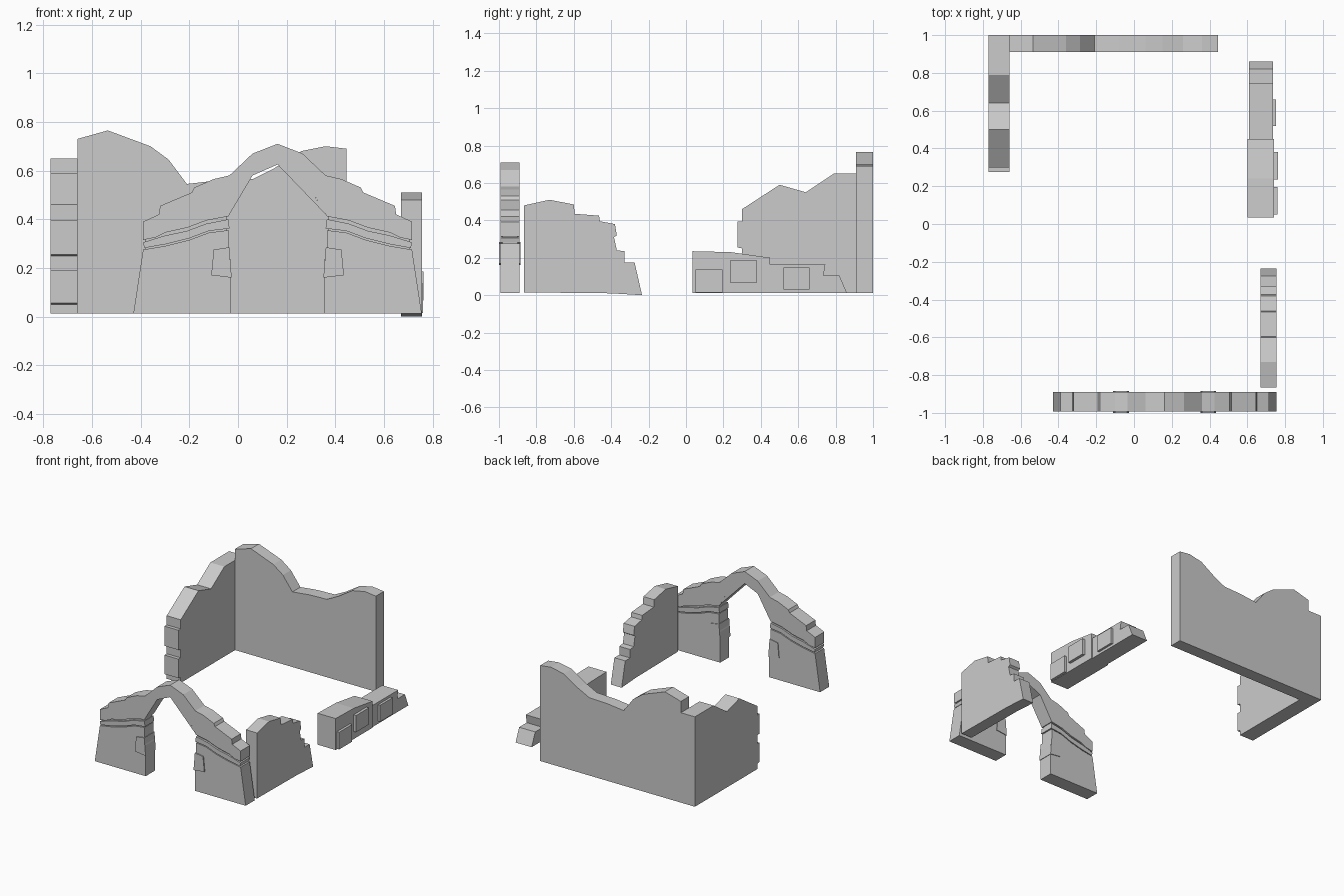
import bpy, bmesh

CX = 0.1625  # arch symmetry line


def prism(name, pts, axis, lo, hi):
    """Extrude a 2D profile (u, z) along 'y' (u = x) or along 'x' (u = y)."""
    bm = bmesh.new()
    place = (lambda u, z, d: (u, d, z)) if axis == 'y' else (lambda u, z, d: (d, u, z))
    a = [bm.verts.new(place(u, z, lo)) for u, z in pts]
    b = [bm.verts.new(place(u, z, hi)) for u, z in pts]
    bm.faces.new(a)
    bm.faces.new(b[::-1])
    n = len(pts)
    for i in range(n):
        j = (i + 1) % n
        bm.faces.new((a[j], a[i], b[i], b[j]))
    bmesh.ops.recalc_face_normals(bm, faces=bm.faces)
    me = bpy.data.meshes.new(name)
    bm.to_mesh(me)
    bm.free()
    ob = bpy.data.objects.new(name, me)
    bpy.context.collection.objects.link(ob)
    return ob


def rect(u0, u1, z0, z1):
    return [(u0, z0), (u1, z0), (u1, z1), (u0, z1)]


def mirror(pts):
    return [(2 * CX - x, z) for x, z in reversed(pts)]


# Back wall with wavy broken top
prism("back_wall", [
    (-.66, .012), (-.66, .73), (-.535, .765), (-.36, .70), (-.285, .645),
    (-.21, .545), (-.08, .56), (.06, .565), (.15, .61), (.26, .68),
    (.36, .70), (.445, .69), (.445, .012)], 'y', .91, 1.0)

# Left wall, its free end stepped by projecting stones
prism("left_wall", [
    (1, .012), (1, .65), (.79, .65), (.64, .55), (.50, .59), (.30, .46),
    (.30, .395), (.275, .395), (.275, .255), (.30, .25), (.30, .19),
    (.275, .19), (.275, .055), (.30, .05), (.30, .012)], 'x', -.77, -.66)

# Arch: left half outlines, mirrored about the crown
outer = [(-.39, .315), (-.39, .39), (-.325, .42), (-.32, .455), (-.19, .51),
         (-.18, .53), (-.10, .565), (-.035, .58), (.06, .67)]
inner = [(-.035, .42), (.06, .58)]
groove = [(-.04, .412), (-.13, .395), (-.21, .365), (-.30, .345), (-.34, .325)]
prism("arch_top",
      outer + [(CX, .71)] + mirror(outer) + mirror(groove)
      + mirror(inner) + [(CX, .625)] + inner[::-1] + groove,
      'y', -.993, -.89)

# Piers under the arch: body, recessed joint, cornice band and jamb stones
pier = [(-.43, .012), (-.39, .275), (-.30, .29), (-.20, .315), (-.12, .345),
        (-.04, .355), (-.04, .27), (-.03, .23), (-.03, .012)]
cornice = [(-.385, .282), (-.39, .305), (-.30, .333), (-.21, .352),
           (-.13, .382), (-.04, .40), (-.035, .362), (-.12, .352),
           (-.20, .322), (-.30, .297)]
joint = [(-.38, .27), (-.38, .33), (-.20, .38), (-.045, .42),
         (-.045, .34), (-.20, .30)]
jamb = [(-.11, .17), (-.10, .275), (-.036, .285), (-.026, .16)]
for side, flip in (("left", lambda p: p), ("right", mirror)):
    prism(side + "_pier", flip(pier), 'y', -.992, -.89)
    prism(side + "_cornice", flip(cornice), 'y', -.993, -.89)
    prism(side + "_joint_core", flip(joint), 'y', -.98, -.902)
    prism(side + "_jamb_stone", flip(jamb), 'y', -1.0, -.885)

# Stepped broken wall on the front right
prism("stepped_wall", [
    (-.865, .015), (-.865, .48), (-.73, .51), (-.60, .485), (-.595, .435),
    (-.465, .425), (-.46, .395), (-.38, .38), (-.37, .32), (-.385, .31),
    (-.37, .24), (-.33, .235), (-.33, .175), (-.275, .175), (-.235, .0),
    (-.40, .01)], 'x', .67, .755)

# Low ruined wall on the right in two heights
prism("low_wall_front", [
    (.035, .012), (.035, .235), (.24, .23), (.45, .20), (.45, .012)],
    'x', .60, .742)
prism("low_wall_rear", [
    (.44, .012), (.44, .165), (.745, .165), (.735, .105), (.82, .105),
    (.86, .012)], 'x', .61, .736)

# Stones standing out of the low wall
stones = [(.05, .195, .015, .137, .76), (.235, .38, .067, .185, .762),
          (.52, .66, .03, .147, .752)]
for i, (y0, y1, z0, z1, x1) in enumerate(stones):
    prism("wall_stone_%d" % (i + 1), rect(y0, y1, z0, z1), 'x', .70, x1)
